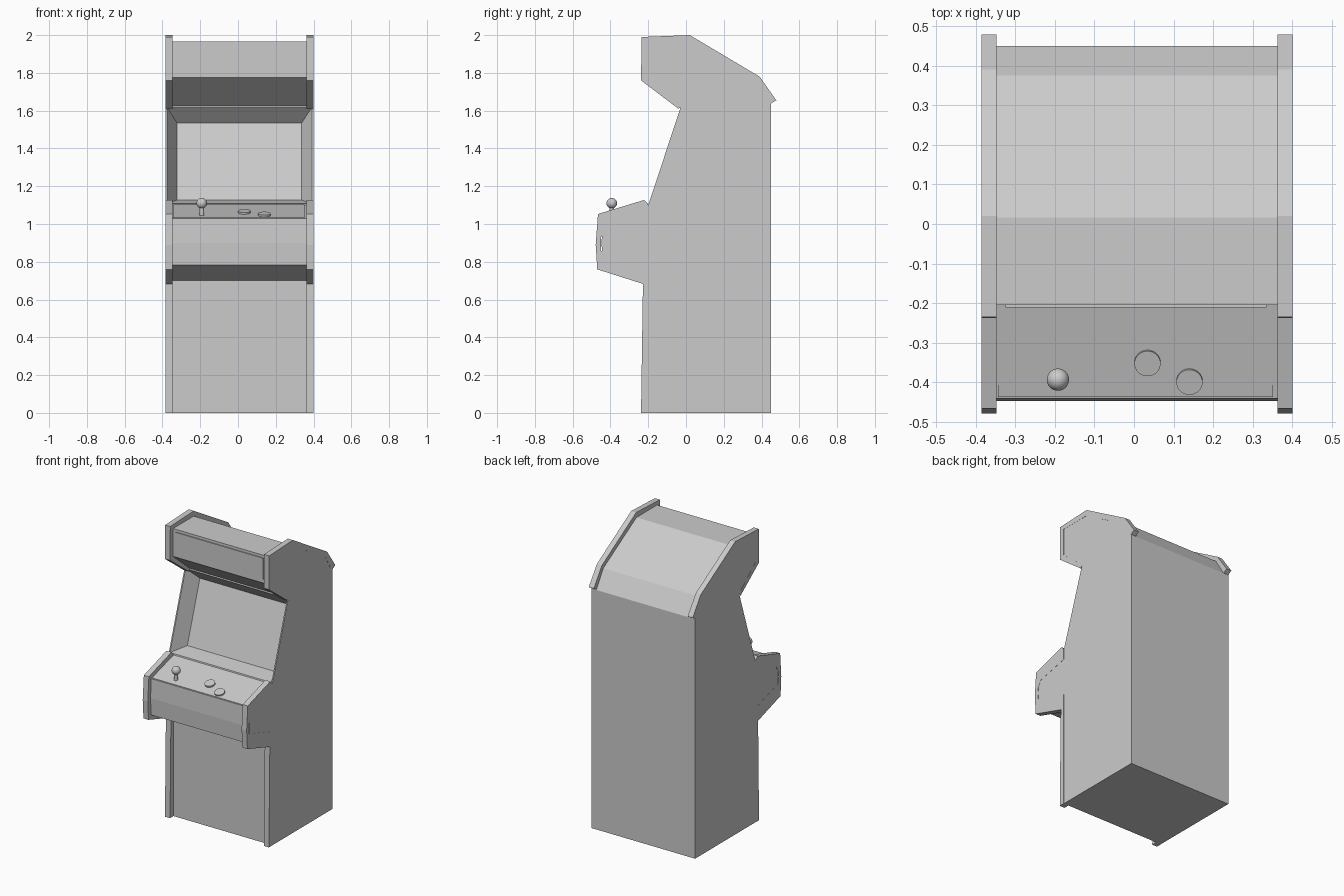
import bpy
import bmesh
from math import atan2
from mathutils import Vector

cube = bpy.data.objects.get("Cube")
if cube:
    bpy.data.objects.remove(cube, do_unlink=True)

LEFT, RIGHT = 0.40, -0.385
MID = (LEFT + RIGHT) / 2
TRIM = 0.038
SEAM = 0.001


def add_object(name, bm):
    bmesh.ops.recalc_face_normals(bm, faces=bm.faces)
    mesh = bpy.data.meshes.new(name)
    bm.to_mesh(mesh)
    bm.free()
    obj = bpy.data.objects.new(name, mesh)
    bpy.context.collection.objects.link(obj)
    return obj


def prism(profile, x0, x1):
    """Extrude a (y, z) profile across the width."""
    bm = bmesh.new()
    face = bm.faces.new([bm.verts.new((x0, y, z)) for y, z in profile])
    result = bmesh.ops.extrude_face_region(bm, geom=[face])
    verts = [v for v in result["geom"] if isinstance(v, bmesh.types.BMVert)]
    bmesh.ops.translate(bm, verts=verts, vec=(x1 - x0, 0, 0))
    bmesh.ops.recalc_face_normals(bm, faces=bm.faces)
    return bm


def smooth(obj):
    for poly in obj.data.polygons:
        poly.use_smooth = len(poly.vertices) <= 4


# Cabinet body, with the sloping front face sunk to form the screen recess
body_profile = [
    (-0.20, 0), (-0.20, 0.70), (-0.442, 0.783), (-0.447, 0.90),
    (-0.441, 1.03), (-0.20, 1.10), (-0.026, 1.625), (-0.205, 1.775),
    (-0.205, 1.965), (0.017, 1.965), (0.375, 1.755), (0.45, 1.635), (0.45, 0),
]
bm = prism(body_profile, RIGHT + SEAM, LEFT - SEAM)
screen_center = Vector((MID, -0.113, 1.3625))
screen = min(bm.faces, key=lambda f: (f.calc_center_median() - screen_center).length)
bmesh.ops.inset_individual(bm, faces=[screen], thickness=0.012, depth=0)
bmesh.ops.inset_individual(bm, faces=[screen], thickness=0.075, depth=-0.10)
add_object("cabinet_body", bm)

# Raised edge trim on both sides: lower front and upper hood
lower_trim = [
    (-0.238, 0), (-0.228, 0.683), (-0.47, 0.76), (-0.478, 0.89),
    (-0.466, 1.053), (-0.222, 1.127), (-0.20, 1.105), (-0.20, 1.03),
    (-0.42, 0.98), (-0.45, 0.93), (-0.45, 0.857), (-0.20, 0.778), (-0.20, 0),
]
upper_trim = [
    (-0.04, 1.61), (-0.238, 1.76), (-0.235, 1.99), (0.02, 2.0),
    (0.39, 1.78), (0.478, 1.655), (0.445, 1.635), (0.43, 1.645),
    (0.372, 1.75), (0.015, 1.96), (-0.20, 1.96), (-0.20, 1.775), (-0.02, 1.625),
]
for side, outer, inner in (("left", LEFT, LEFT - TRIM), ("right", RIGHT, RIGHT + TRIM)):
    add_object(f"{side}_lower_trim", prism(lower_trim, inner, outer))
    add_object(f"{side}_upper_trim", prism(upper_trim, inner, outer))

# Marquee panel on the hood front
marquee = [(-0.211, 1.80), (-0.211, 1.947), (-0.20, 1.947), (-0.20, 1.80)]
add_object("marquee_panel", prism(marquee, -0.325, 0.335))

# Control panel plate
plate = [(-0.437, 1.02), (-0.437, 1.035), (-0.205, 1.102), (-0.205, 1.09)]
add_object("control_panel", prism(plate, -0.343, 0.351))
tilt = atan2(0.067, 0.232)


def panel_height(y):
    return 1.035 + (y + 0.437) * 0.067 / 0.232


# Buttons
for i, (x, y) in enumerate([(0.034, -0.35), (0.14, -0.397)]):
    bm = bmesh.new()
    bmesh.ops.create_cone(bm, cap_ends=True, segments=32, radius1=0.033,
                          radius2=0.033, depth=0.02)
    button = add_object(f"button_{i + 1}", bm)
    button.location = (x, y, panel_height(y))
    button.rotation_euler.x = tilt
    smooth(button)

# Joystick
stick_x, stick_y = -0.192, -0.393
bm = bmesh.new()
bmesh.ops.create_cone(bm, cap_ends=True, segments=24, radius1=0.013,
                      radius2=0.013, depth=0.06)
stem = add_object("joystick_stem", bm)
stem.location = (stick_x, stick_y, 1.07)
smooth(stem)
bm = bmesh.new()
bmesh.ops.create_uvsphere(bm, u_segments=32, v_segments=16, radius=0.028)
ball = add_object("joystick_ball", bm)
ball.location = (stick_x, stick_y, 1.11)
smooth(ball)
